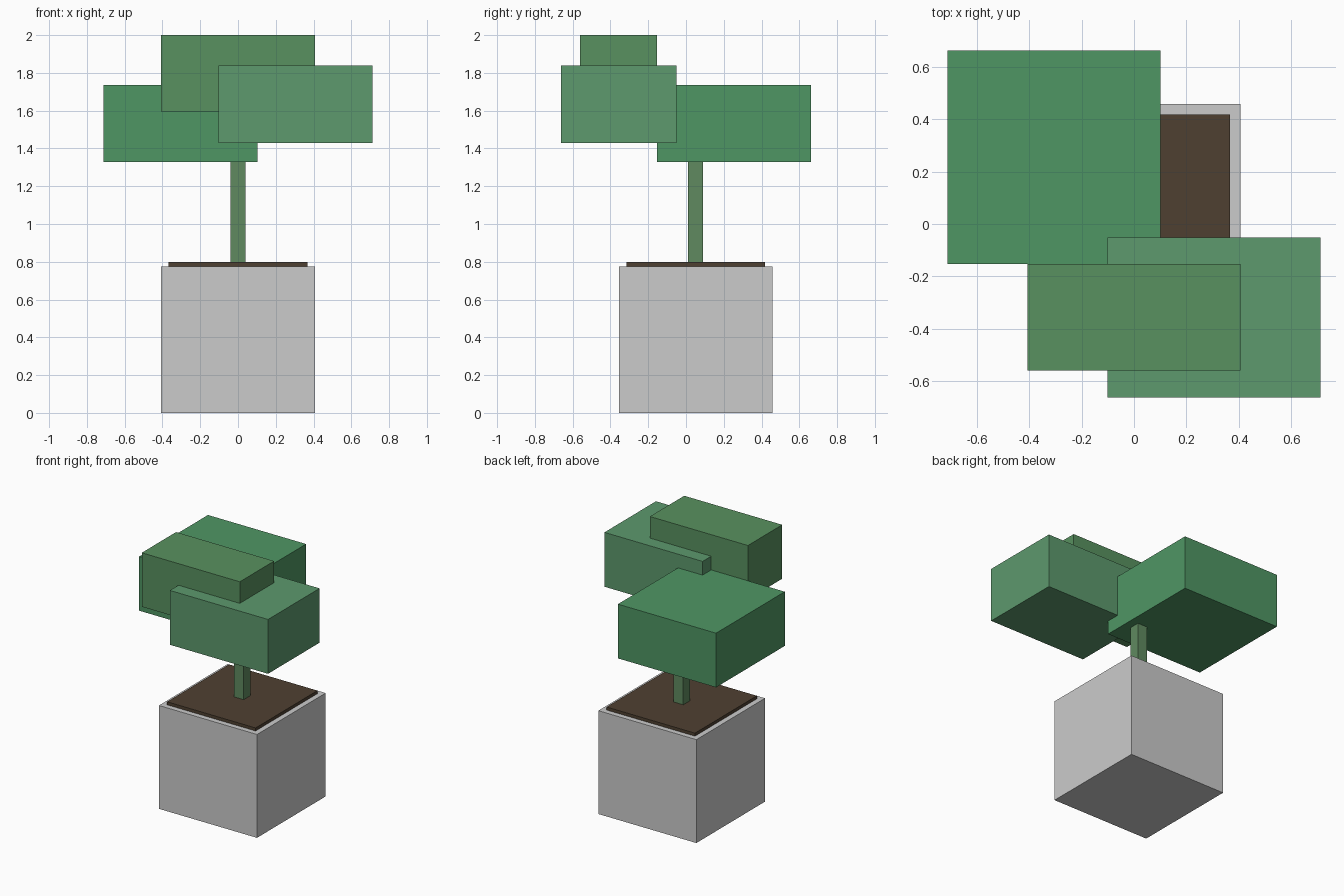
import bpy
from mathutils import Matrix, Vector
import bmesh

if "Cube" in bpy.data.objects:
    bpy.data.objects.remove(bpy.data.objects["Cube"])


def box(name, lo, hi, color=None):
    """Axis-aligned box between two corners."""
    lo, hi = Vector(lo), Vector(hi)
    bm = bmesh.new()
    bmesh.ops.create_cube(bm, size=1, matrix=Matrix.Diagonal((*(hi - lo), 1)))
    mesh = bpy.data.meshes.new(name)
    bm.to_mesh(mesh)
    bm.free()
    ob = bpy.data.objects.new(name, mesh)
    ob.location = (lo + hi) / 2
    bpy.context.collection.objects.link(ob)
    if color:
        mat = bpy.data.materials.new(name + "_color")
        mat.diffuse_color = (*color, 1)
        mat.use_nodes = True
        mat.node_tree.nodes["Principled BSDF"].inputs["Base Color"].default_value = mat.diffuse_color
        mesh.materials.append(mat)
    return ob


# Planter and soil
box("pot", (-0.407, -0.356, 0), (0.407, 0.458, 0.776))
box("soil", (-0.367, -0.316, 0.75), (0.367, 0.418, 0.799), (0.078, 0.051, 0.031))

# Trunk, ending inside the rear foliage
box("trunk", (-0.04, 0.01, 0.78), (0.04, 0.09, 1.40), (0.115, 0.254, 0.115))

# Foliage blocks
box("foliage_back", (-0.713, -0.153, 1.328), (0.102, 0.662, 1.735), (0.078, 0.305, 0.127))
box("foliage_top", (-0.407, -0.56, 1.595), (0.407, -0.153, 2.0), (0.098, 0.283, 0.115))
box("foliage_front", (-0.102, -0.662, 1.43), (0.713, -0.051, 1.838), (0.109, 0.319, 0.153))
